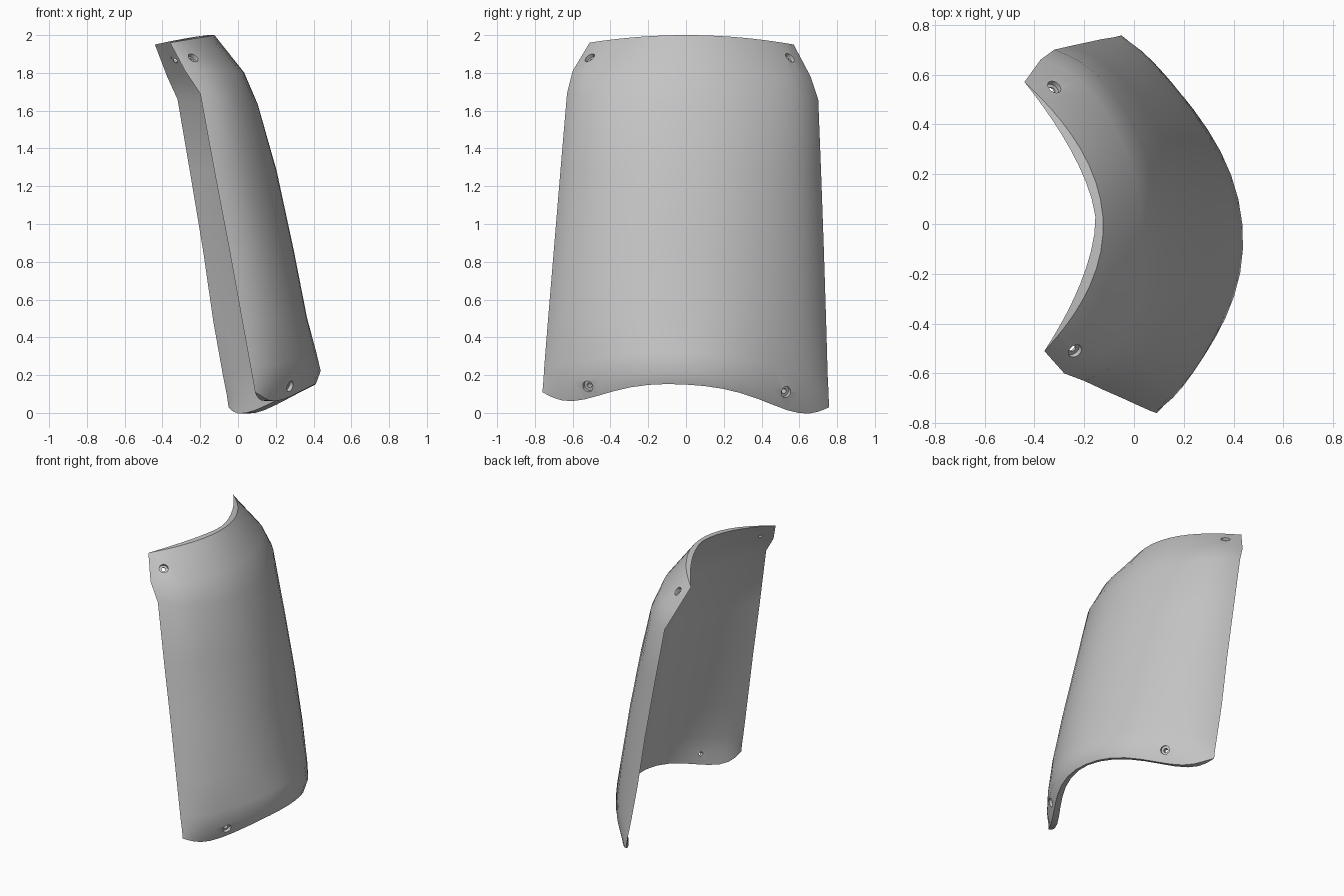
import bpy, bmesh, math
from mathutils import Vector
from mathutils.bvhtree import BVHTree

cube = bpy.data.objects.get("Cube")
if cube:
    bpy.data.objects.remove(cube)

grey = bpy.data.materials.new("plain grey")
grey.use_nodes = True
colour = (0.55, 0.55, 0.55, 1)
grey.diffuse_color = colour
grey.node_tree.nodes["Principled BSDF"].inputs["Base Color"].default_value = colour

# Rows from top rim to bottom lip:
# near edge, centre (x, z), far edge, roundness, edge curl, lip dip
ROWS = [
    ((-.36, -.51, 1.96), (-.125, 2.0), (-.44, .57, 1.95), 2.0, 0, 0),
    ((-.28, -.60, 1.81), (.03, 1.80), (-.375, .66, 1.78), 2.1, .28, 0),
    ((-.20, -.63, 1.69), (.10, 1.63), (-.32, .70, 1.66), 2.2, .25, 0),
    ((-.125, -.665, 1.28), (.20, 1.28), (-.255, .715, 1.28), 2.2, .2, 0),
    ((-.045, -.70, .86), (.29, .86), (-.185, .73, .86), 2.2, .2, 0),
    ((.02, -.73, .50), (.36, .50), (-.13, .742, .48), 2.2, .18, 0),
    ((.065, -.75, .25), (.41, .32), (-.08, .75, .20), 2.1, .15, .2),
    ((.08, -.755, .17), (.435, .22), (-.06, .755, .10), 2.0, .15, .5),
    ((.09, -.76, .11), (.41, .15), (-.05, .757, .03), 2.0, .12, 1),
]
COLS = 24


def row_point(row, s):
    """Point across a row, s from -1 (near edge) to 1 (far edge)."""
    near, centre, far, power, curl, dip = row
    p = Vector(near).lerp(Vector(far), (s + 1) / 2)
    mid = (Vector(near) + Vector(far)) / 2
    bulge = 1 - (1 - curl) * abs(s) ** power - curl * abs(s) ** 14
    p.x += (centre[0] - mid.x) * bulge
    p.z += (centre[1] - mid.z) * (1 - s * s)
    wave = dip * math.sin(math.pi * abs(s) ** 2.6)
    return p - Vector((.05, 0, .07)) * wave


def inner_row(k):
    """Row of the inner skin: bent at the shoulder, straight below it."""
    near, (x, z), far, _, _, dip = ROWS[k]
    x = x - (.03, .045, .04)[k] if k < 3 else .06 + (1.63 - z) * .225
    return near, (x, z), far, 1.6 if k == 0 else 1.75, 0, dip


def skin(bm, grid, flip):
    for a, b in zip(grid, grid[1:]):
        for i in range(COLS):
            quad = [a[i], b[i], b[i + 1], a[i + 1]]
            bm.faces.new(quad[::-1] if flip else quad)


def make_mesh(bm, name):
    """Turn a closed bmesh into a mesh whose faces point outward."""
    bmesh.ops.recalc_face_normals(bm, faces=bm.faces[:])
    if bm.calc_volume(signed=True) < 0:
        bmesh.ops.reverse_faces(bm, faces=bm.faces[:])
    mesh = bpy.data.meshes.new(name)
    bm.to_mesh(mesh)
    bm.free()
    mesh.materials.append(grey)
    return mesh


# Outer skin
spread = [math.sin(math.pi * (i / COLS - .5)) for i in range(COLS + 1)]
bm = bmesh.new()
outer = [[bm.verts.new(row_point(r, s)) for s in spread] for r in ROWS]
skin(bm, outer, False)
bm.normal_update()
tree = BVHTree.FromBMesh(bm)

# Inner skin, meeting the outer one along the thin side edges
inner = []
for k, line in enumerate(outer):
    row = inner_row(k)
    middle = [bm.verts.new(row_point(row, s)) for s in spread[1:-1]]
    inner.append([line[0]] + middle + [line[-1]])
skin(bm, inner, True)

# Top and bottom rims
for o, n in ((outer[0], inner[0]), (outer[-1], inner[-1])):
    for i in range(COLS):
        bm.faces.new(list(dict.fromkeys([o[i], o[i + 1], n[i + 1], n[i]])))

panel = bpy.data.objects.new("curved_panel", make_mesh(bm, "curved_panel"))
bpy.context.collection.objects.link(panel)
bpy.ops.object.select_all(action='DESELECT')
bpy.context.view_layer.objects.active = panel
panel.select_set(True)


def cut_hole(pos, normal, radius, depth):
    """Cut a round hole from above the surface down to the given depth."""
    above = .03
    bm = bmesh.new()
    bmesh.ops.create_cone(bm, cap_ends=True, segments=16, radius1=radius,
                          radius2=radius, depth=above + depth)
    turn = normal.to_track_quat('Z', 'Y')
    for v in bm.verts:
        v.co = turn @ v.co + pos + normal * (above - depth) / 2
    cutter = bpy.data.objects.new("hole_cutter", make_mesh(bm, "hole_cutter"))
    cutter.hide_render = True
    bpy.context.collection.objects.link(cutter)
    uncut = panel.data.copy()
    mod = panel.modifiers.new("hole", 'BOOLEAN')
    mod.operation = 'DIFFERENCE'
    mod.solver = 'EXACT'
    mod.object = cutter
    bpy.ops.object.modifier_apply(modifier=mod.name)
    # Keep the whole panel if a cut fails
    if len(panel.data.polygons) < len(uncut.polygons):
        panel.data = uncut
    bpy.data.objects.remove(cutter)


# Corner screw holes: wide recess, then a small through hole
for y, z in ((-.51, 1.88), (.55, 1.88), (-.52, .14), (.53, .11)):
    pos, normal, _, _ = tree.ray_cast(Vector((2, y, z)), Vector((-1, 0, 0)))
    cut_hole(pos, normal, .03, .02)
    cut_hole(pos, normal, .014, .1)

bpy.ops.object.shade_smooth_by_angle(angle=math.radians(35))
